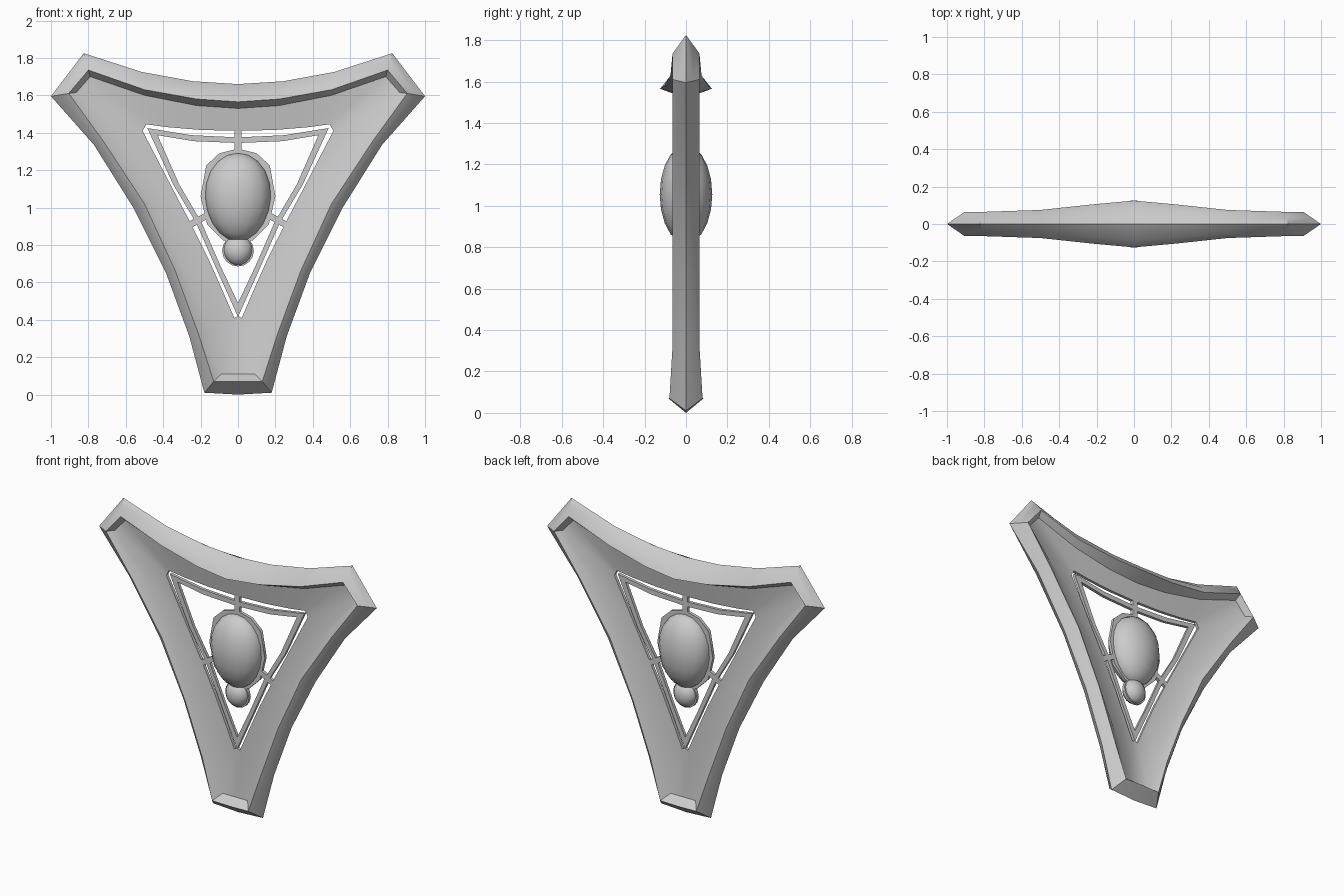
import bpy, bmesh, math
from mathutils import Vector

if "Cube" in bpy.data.objects:
    bpy.data.objects.remove(bpy.data.objects["Cube"], do_unlink=True)

metal = bpy.data.materials.new("grey_metal")
metal.use_nodes = True
grey = (0.6, 0.6, 0.6, 1)
metal.diffuse_color = grey
metal.node_tree.nodes["Principled BSDF"].inputs["Base Color"].default_value = grey

THIN = 0.01


def finish(obj, angle=40):
    obj.data.materials.append(metal)
    bpy.ops.object.select_all(action='DESELECT')
    obj.select_set(True)
    bpy.context.view_layer.objects.active = obj
    for mod in list(obj.modifiers):
        bpy.ops.object.modifier_apply(modifier=mod.name)
    bpy.ops.object.shade_smooth_by_angle(angle=math.radians(angle))


def new_object(name, bm):
    mesh = bpy.data.meshes.new(name)
    bmesh.ops.recalc_face_normals(bm, faces=bm.faces)
    bm.to_mesh(mesh)
    bm.free()
    obj = bpy.data.objects.new(name, mesh)
    bpy.context.collection.objects.link(obj)
    return obj


def at_depth(points, depth):
    return [Vector((x, -depth, z)) for x, z in points]


def mirrored_shell(name, loops):
    """Skin successive half loops, then mirror left-right and front-back."""
    bm = bmesh.new()
    rows = [[bm.verts.new(p) for p in loop] for loop in loops]
    for a, b in zip(rows, rows[1:]):
        for i in range(len(a) - 1):
            bm.faces.new((a[i], a[i + 1], b[i + 1], b[i]))
    obj = new_object(name, bm)
    mod = obj.modifiers.new("mirror", 'MIRROR')
    mod.use_axis = (True, True, False)
    mod.merge_threshold = 0.0005
    finish(obj)
    return obj


# Frame: half outlines from top centre, around the corner, to bottom centre
outer = [(0, 1.66), (.24, 1.675), (.515, 1.725), (.825, 1.825), (1, 1.595),
         (.77, 1.335), (.56, 1), (.385, .65), (.26, .31), (.18, .01), (0, 0)]
crest = [(0, 1.565), (.22, 1.58), (.5, 1.63), (.8, 1.735), (.905, 1.61),
         (.72, 1.355), (.5, 1.02), (.335, .66), (.21, .32), (.13, .07), (0, .07)]
panel = [(0, 1.53), (.22, 1.545), (.5, 1.6), (.79, 1.7), (.865, 1.615),
         (.66, 1.38), (.45, 1.03), (.29, .67), (.14, .33), (.09, .11), (0, .11)]
hole = [(0, 1.41), (.2, 1.415), (.38, 1.43), (.49, 1.445), (.51, 1.41),
        (.37, 1.14), (.26, .93), (.16, .73), (.08, .55), (.02, .41), (0, .42)]
crest_depth = [.125, .105, .075] + [.065] * 6 + [.08, .085]

outer_3d = at_depth(outer, 0)
crest_3d = [Vector((x, -d, z)) for (x, z), d in zip(crest, crest_depth)]
shoulder = []
for i, (a, b) in enumerate(zip(outer_3d, crest_3d)):
    p = a.lerp(b, 0.5)
    if i not in (3, 4, 9, 10):          # long edges are rounded, ends are flat
        p.y = b.y * 0.7
    shoulder.append(p)
mirrored_shell("outer_frame", [outer_3d, shoulder, crest_3d, at_depth(panel, .03),
                               at_depth(hole, THIN), at_depth(hole, 0)])

# Thin triangular trim inside the opening
trim_out = [(0, 1.375), (.25, 1.387), (.485, 1.425), (.345, 1.12),
            (.225, .92), (.11, .66), (0, .415)]
trim_in = [(0, 1.345), (.24, 1.355), (.43, 1.387), (.315, 1.125),
           (.195, .92), (.09, .68), (0, .49)]
mirrored_shell("inner_trim", [at_depth(trim_out, 0), at_depth(trim_out, THIN),
                              at_depth(trim_in, THIN), at_depth(trim_in, 0)])


# Flat collars around the two domes
def collar(name, points, centre_z, inner_scale):
    inside = [(x * inner_scale, centre_z + (z - centre_z) * inner_scale)
              for x, z in points]
    mirrored_shell(name, [at_depth(points, 0), at_depth(points, THIN),
                          at_depth(inside, THIN), at_depth(inside, 0)])


collar("oval_collar", [(0, 1.315), (.1, 1.29), (.17, 1.225), (.2, 1.06),
                       (.165, .91), (.08, .825), (0, .81)], 1.06, 0.8)
arc = [math.pi * i / 8 for i in range(9)]
collar("bead_collar", [(.085 * math.sin(t), .77 + .085 * math.cos(t)) for t in arc],
       .77, 0.8)


# Domes, bulging on both faces
def dome(name, centre_z, size):
    bm = bmesh.new()
    bmesh.ops.create_uvsphere(bm, u_segments=16, v_segments=10, radius=1)
    for v in bm.verts:
        taper = 1 + 0.06 * v.co.z
        v.co = (v.co.x * size[0] * taper, v.co.y * size[1], centre_z + v.co.z * size[2])
    finish(new_object(name, bm), 60)


dome("oval_dome", 1.055, (.178, .127, .237))
dome("small_bead", .77, (.078, .062, .08))


# Three short struts holding the oval
def strut(name, start, end, width):
    a, b = Vector((start[0], 0, start[1])), Vector((end[0], 0, end[1]))
    bm = bmesh.new()
    bmesh.ops.create_cube(bm, size=1)
    bmesh.ops.scale(bm, vec=(width, 2 * THIN, (b - a).length), verts=bm.verts)
    obj = new_object(name, bm)
    obj.location = (a + b) / 2
    obj.rotation_euler.y = math.atan2(b.x - a.x, b.z - a.z)
    finish(obj)


strut("top_strut", (0, 1.29), (0, 1.42), .036)
for side, label in ((1, "left"), (-1, "right")):
    strut(label + "_strut", (side * .17, .955), (side * .262, .905), .034)
